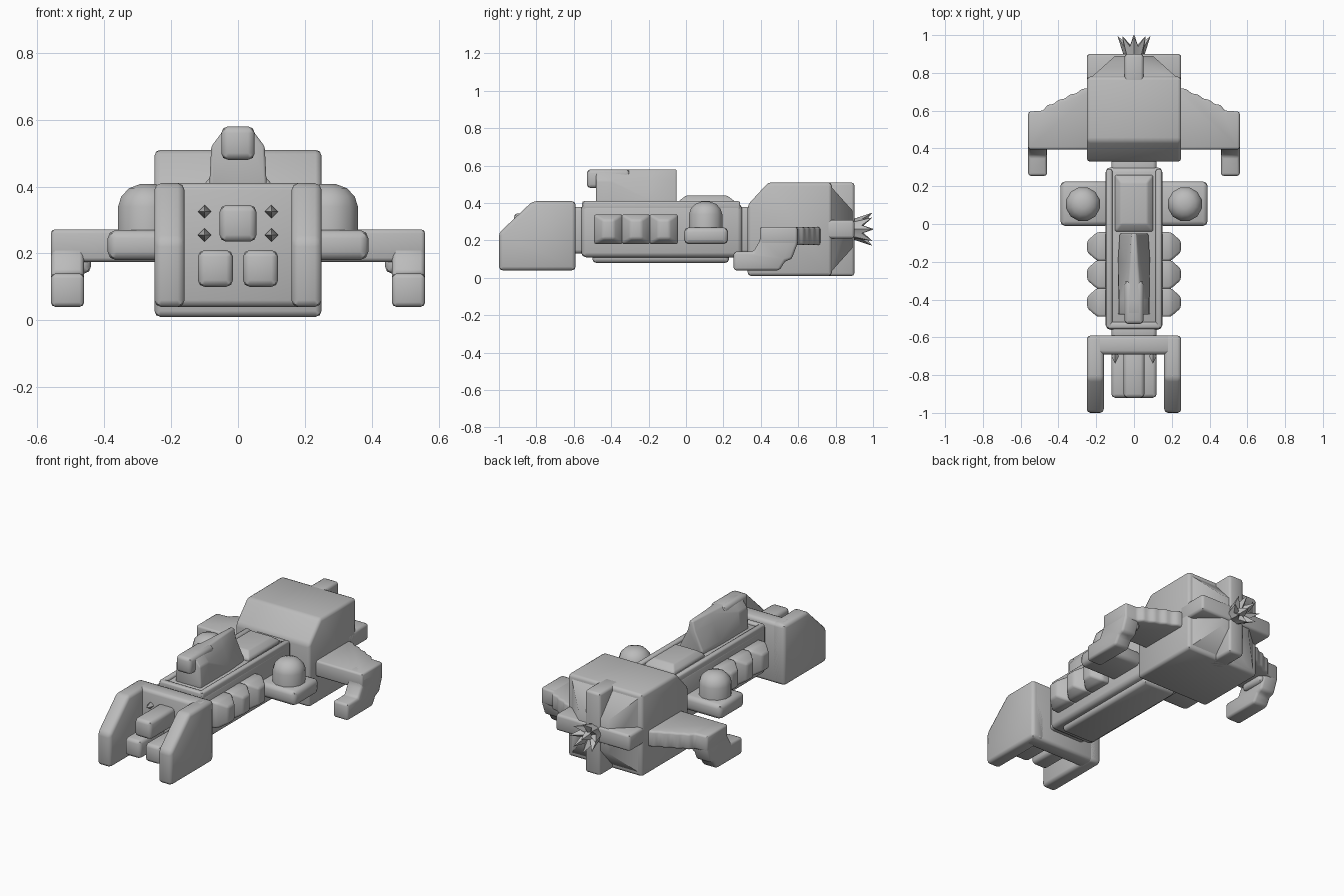
import bpy, bmesh, math
from mathutils import Vector

if "Cube" in bpy.data.objects:
    bpy.data.objects.remove(bpy.data.objects["Cube"], do_unlink=True)

# One hull grey for everything
grey = bpy.data.materials.new("hull_grey")
grey.use_nodes = True
colour = (0.5, 0.5, 0.5, 1)
grey.diffuse_color = colour
grey.node_tree.nodes["Principled BSDF"].inputs["Base Color"].default_value = colour


def finish(name, bm, bevel=0.0, mirror=False, segments=2):
    """Soften the hard edges, shade, and optionally mirror left to right."""
    bmesh.ops.recalc_face_normals(bm, faces=bm.faces)
    if bevel:
        hard = [e for e in bm.edges if e.calc_face_angle(0) > 0.45]
        bmesh.ops.bevel(bm, geom=hard, offset=bevel, segments=segments,
                        profile=0.5, affect='EDGES', clamp_overlap=True)
    mesh = bpy.data.meshes.new(name)
    bm.to_mesh(mesh)
    bm.free()
    mesh.materials.append(grey)
    ob = bpy.data.objects.new(name, mesh)
    bpy.context.collection.objects.link(ob)
    bpy.ops.object.select_all(action='DESELECT')
    ob.select_set(True)
    bpy.context.view_layer.objects.active = ob
    bpy.ops.object.shade_smooth_by_angle(angle=math.radians(46))
    if mirror:
        ob.modifiers.new("mirror", 'MIRROR').use_mirror_merge = False
    return ob


def loft(name, rings, bevel=0.0, mirror=False):
    """Join rings of equal point counts and cap both ends."""
    bm = bmesh.new()
    loops = [[bm.verts.new(p) for p in ring] for ring in rings]
    n = len(loops[0])
    for a, b in zip(loops, loops[1:]):
        for i in range(n):
            j = (i + 1) % n
            bm.faces.new((a[i], a[j], b[j], b[i]))
    bm.faces.new(loops[0])
    bm.faces.new(loops[-1])
    return finish(name, bm, bevel, mirror)


def box(name, x, y, z, bevel=0.02, mirror=False):
    rings = [[(x[0], y[0], h), (x[1], y[0], h), (x[1], y[1], h), (x[0], y[1], h)] for h in z]
    return loft(name, rings, bevel, mirror)


def side_prism(name, profile, x, bevel=0.02, mirror=False):
    """Extrude a (y, z) outline across x."""
    return loft(name, [[(h, y, z) for y, z in profile] for h in x], bevel, mirror)


def plan_prism(name, outline, z, bevel=0.02, mirror=False):
    """Extrude an (x, y) outline up z."""
    return loft(name, [[(x, y, h) for x, y in outline] for h in z], bevel, mirror)


def lathe(name, profile, centre, sides, mirror=False):
    """Round part about a vertical axis."""
    rings = []
    for r, z in profile:
        turn = [2 * math.pi * (i + 0.5) / sides for i in range(sides)]
        rings.append([(centre[0] + r * math.cos(t), centre[1] + r * math.sin(t), z) for t in turn])
    return loft(name, rings, 0, mirror)


# Nose fork
cheek = [(-1, 0.04), (-0.59, 0.04), (-0.59, 0.41), (-0.82, 0.41), (-1, 0.24)]
side_prism("fork_cheek", cheek, (0.16, 0.25), mirror=True)
box("fork_bridge", (-0.24, 0.24), (-0.69, -0.59), (0.04, 0.41))
box("lower_cannon", (0.015, 0.12), (-0.92, -0.65), (0.1, 0.21), mirror=True)
box("upper_cannon", (-0.055, 0.055), (-0.92, -0.65), (0.235, 0.345))

# Diamond studs on the bridge
bm = bmesh.new()
for z in (0.255, 0.325):
    c = Vector((0.1, -0.7, z))
    rim = [bm.verts.new(c + Vector(d) * 0.02) for d in ((1, 0, 0), (0, 0, 1), (-1, 0, 0), (0, 0, -1))]
    tip, root = bm.verts.new(c + Vector((0, -0.04, 0))), bm.verts.new(c + Vector((0, 0.04, 0)))
    for i in range(4):
        bm.faces.new((rim[i], rim[i - 1], tip))
        bm.faces.new((rim[i - 1], rim[i], root))
finish("bridge_studs", bm, mirror=True)

# Central hull
box("front_neck", (-0.12, 0.12), (-0.62, -0.52), (0.13, 0.38))
box("rear_neck", (-0.12, 0.12), (0.25, 0.36), (0.13, 0.38))
box("hull", (-0.15, 0.15), (-0.56, 0.3), (0.11, 0.395), 0.025)
box("hull_rail", (0.115, 0.148), (-0.55, 0.29), (0.36, 0.41), 0.01, mirror=True)
box("hull_end_rim", (-0.14, 0.14), (-0.555, -0.52), (0.36, 0.41), 0.01)
box("keel", (-0.11, 0.11), (-0.5, 0.23), (0.08, 0.14))
deck = [[(s * w, y, h) for s, y in ((-1, y0), (1, y0), (1, y1), (-1, y1))]
        for w, y0, y1, h in ((0.1, -0.04, 0.26, 0.37), (0.1, -0.04, 0.26, 0.41), (0.07, 0, 0.22, 0.44))]
loft("deck_hatch", deck, 0.008)


# Dorsal turret, narrowing to a fin at its rear
def turret_ring(y, base, mid, top):
    half = [(base, 0.38), (base, 0.42), (mid, 0.52), (top, 0.58)]
    return [(x, y, z) for x, z in half] + [(-x, y, z) for x, z in reversed(half)]


loft("turret", [turret_ring(-0.48, 0.085, 0.08, 0.035), turret_ring(-0.4, 0.085, 0.08, 0.035),
                turret_ring(-0.2, 0.085, 0.045, 0.02), turret_ring(-0.05, 0.075, 0.025, 0.012)], 0.008)
box("turret_barrel", (-0.05, 0.05), (-0.53, -0.3), (0.48, 0.58))

# Ribbed flank tanks: three bumps a side
for i in range(3):
    y = -0.415 + i * 0.148
    rings = [[(x, y + s * w, z) for s, z in ((-1, 0.26 - h), (1, 0.26 - h), (1, 0.26 + h), (-1, 0.26 + h))]
             for x, w, h in ((0.13, 0.076, 0.08), (0.195, 0.076, 0.08), (0.248, 0.03, 0.05))]
    loft("flank_rib_%d" % (i + 1), rings, 0.012, mirror=True)

# Side pods with domes
box("side_pod", (0.13, 0.39), (-0.01, 0.225), (0.18, 0.27), 0.025, mirror=True)
dome = [(0.092, 0.25), (0.092, 0.34), (0.082, 0.37), (0.058, 0.395), (0.025, 0.407)]
lathe("pod_dome", dome, (0.27, 0.105), 12, mirror=True)

# Engine block with a tapered stern
block = [(0.33, 0.01), (0.78, 0.01), (0.78, 0.51), (0.44, 0.51), (0.33, 0.39)]
side_prism("engine_block", block, (-0.25, 0.25), 0.018)


def square_ring(r, y):
    return [(a * r, y, 0.26 + b * r) for a, b in ((-1, -1), (1, -1), (1, 1), (-1, 1))]


loft("stern_taper", [square_ring(0.245, 0.76), square_ring(0.1, 0.89)])
box("stern_bar_upright", (-0.05, 0.05), (0.7, 0.9), (0.01, 0.51), 0.015)
box("stern_bar_level", (-0.25, 0.25), (0.7, 0.9), (0.21, 0.31), 0.015)

# Spiked exhaust crown: star ring of alternating tips and notches
bm = bmesh.new()
n = 16
root = [bm.verts.new((0.05 * math.cos(t), 0.88, 0.26 + 0.05 * math.sin(t)))
        for t in (2 * math.pi * i / n for i in range(n))]
lip = []
for i in range(n):
    t = 2 * math.pi * i / n
    r, y = (0.058, 0.94) if i % 2 else (0.088, 0.995)
    lip.append(bm.verts.new((r * math.cos(t), y, 0.26 + r * math.sin(t))))
core = bm.verts.new((0, 0.93, 0.26))
for i in range(n):
    bm.faces.new((root[i - 1], root[i], lip[i], lip[i - 1]))
    bm.faces.new((lip[i - 1], lip[i], core))
bm.faces.new(root)
finish("exhaust_crown", bm)
loft("exhaust_spike", [square_ring(0.035, 0.9), square_ring(0.003, 1.0)])

# Swept arms with a stepped trailing edge
arm = [(0.2, 0.395), (0.56, 0.395), (0.56, 0.595), (0.48, 0.6)]
for i in range(4):
    x = 0.46 - i * 0.06
    arm += [(x, 0.63 + i * 0.028), (x - 0.035, 0.635 + i * 0.028)]
arm.append((0.2, 0.72))
plan_prism("arm", arm, (0.175, 0.272), 0.012, mirror=True)

# Hooked claw under each arm tip
claw = [(0.255, 0.04), (0.5, 0.04), (0.53, 0.09), (0.565, 0.1), (0.595, 0.18), (0.595, 0.272),
        (0.4, 0.272), (0.395, 0.2), (0.36, 0.14), (0.255, 0.14)]
side_prism("arm_claw", claw, (0.46, 0.56), 0.014, mirror=True)
box("arm_shoulder", (0.44, 0.5), (0.42, 0.58), (0.14, 0.2), 0.02, mirror=True)
